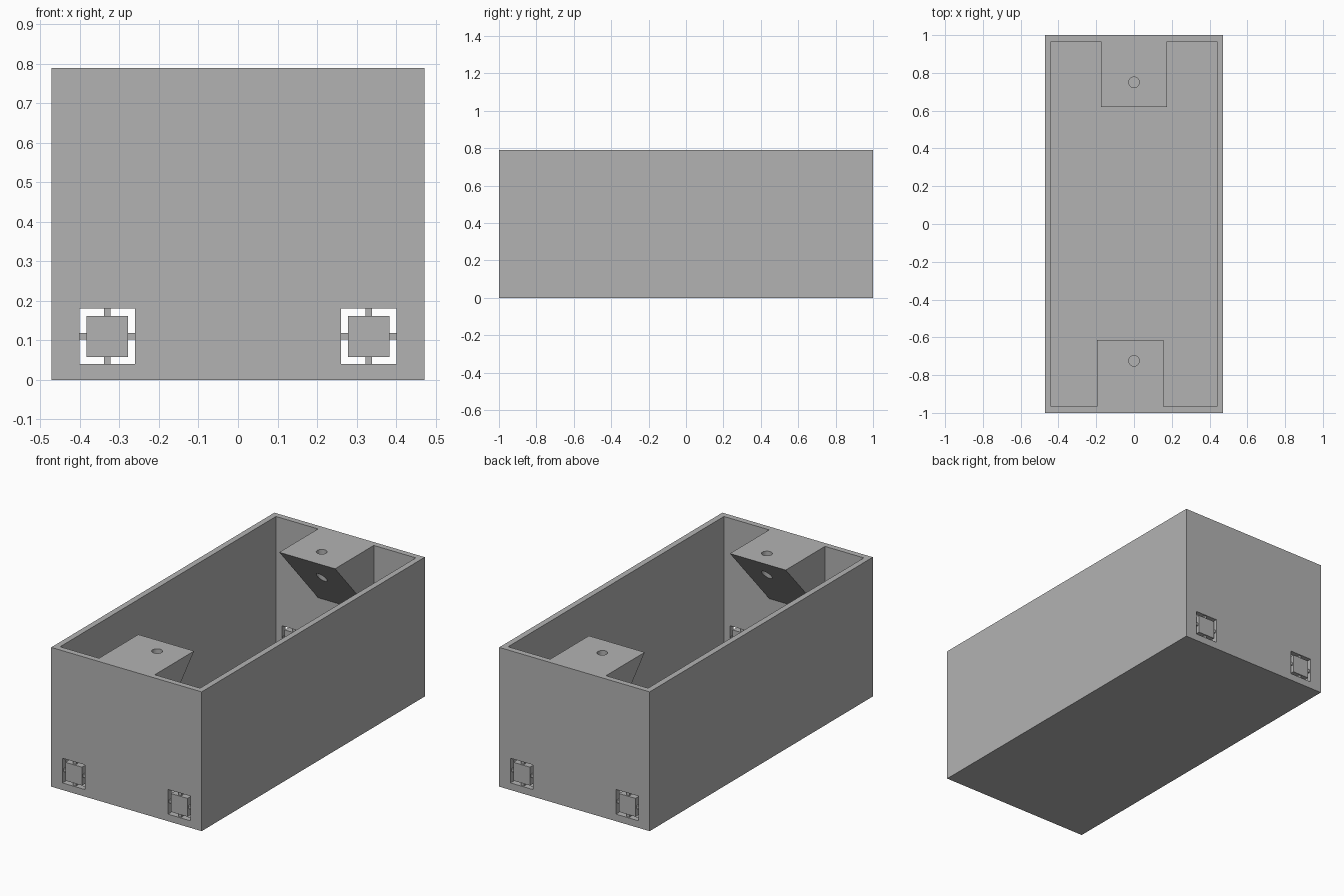
import bpy
import bmesh
from mathutils import Matrix, Vector

cube = bpy.data.objects.get("Cube")
if cube:
    bpy.data.objects.remove(cube, do_unlink=True)

grey = bpy.data.materials.new("plain grey")
grey.use_nodes = True
colour = (0.45, 0.45, 0.45, 1)
grey.diffuse_color = colour
grey.node_tree.nodes["Principled BSDF"].inputs["Base Color"].default_value = colour

HALF_X, HALF_Y, HEIGHT = 0.472, 1.0, 0.79
WALL = 0.033
IN_Y = HALF_Y - WALL


def finish(name, bm):
    bmesh.ops.recalc_face_normals(bm, faces=bm.faces)
    mesh = bpy.data.meshes.new(name)
    bm.to_mesh(mesh)
    bm.free()
    mesh.materials.append(grey)
    obj = bpy.data.objects.new(name, mesh)
    bpy.context.collection.objects.link(obj)
    return obj


def add_box(bm, low, high):
    low, high = Vector(low), Vector(high)
    place = Matrix.Translation((low + high) / 2) @ Matrix.Diagonal((high - low).to_4d())
    bmesh.ops.create_cube(bm, size=1, matrix=place)


def box(name, low, high):
    bm = bmesh.new()
    add_box(bm, low, high)
    return finish(name, bm)


def cylinder(name, x, y, radius):
    bm = bmesh.new()
    bmesh.ops.create_cone(bm, cap_ends=True, segments=32, radius1=radius, radius2=radius,
                          depth=2, matrix=Matrix.Translation((x, y, HEIGHT)))
    return finish(name, bm)


def wedge(name, side, x0, x1, tip, low):
    # Overhanging shelf, let into the end wall
    profile = [(tip, HEIGHT), (IN_Y + 0.015, HEIGHT), (IN_Y + 0.015, low), (IN_Y, low)]
    bm = bmesh.new()
    face = bm.faces.new([bm.verts.new((x0, side * y, z)) for y, z in profile])
    grown = bmesh.ops.extrude_face_region(bm, geom=[face])["geom"]
    verts = [g for g in grown if isinstance(g, bmesh.types.BMVert)]
    bmesh.ops.translate(bm, verts=verts, vec=(x1 - x0, 0, 0))
    return finish(name, bm)


def combine(target, other, operation):
    mod = target.modifiers.new("boolean", "BOOLEAN")
    mod.operation, mod.solver, mod.object = operation, "EXACT", other
    bpy.context.view_layer.objects.active = target
    bpy.ops.object.modifier_apply(modifier=mod.name)
    bpy.data.objects.remove(other, do_unlink=True)


# Open-topped box
body = box("planter_box", (-HALF_X, -HALF_Y, 0), (HALF_X, HALF_Y, HEIGHT))
combine(body, box("cavity", (WALL - HALF_X, -IN_Y, WALL), (HALF_X - WALL, IN_Y, 1)), "DIFFERENCE")

# Corner vents, cut through both end walls
VENT_X, VENT_Z, OPEN, PANEL, TAB = 0.331, 0.11, 0.07, 0.052, 0.0085
for sx in (-1, 1):
    cx = sx * VENT_X
    for side in (-1, 1):
        y0, y1 = sorted((side * (IN_Y - 0.02), side * (HALF_Y + 0.02)))
        combine(body, box("vent_cut", (cx - OPEN, y0, VENT_Z - OPEN),
                          (cx + OPEN, y1, VENT_Z + OPEN)), "DIFFERENCE")

# End shelves with a sloped underside and a drilled hole
for side, x0, x1, tip, hole_y in ((1, -0.175, 0.175, 0.62, 0.75), (-1, -0.195, 0.155, 0.615, 0.725)):
    shelf = wedge("shelf", side, x0, x1, tip, 0.40)
    combine(shelf, cylinder("drill", 0, side * hole_y, 0.028), "DIFFERENCE")
    combine(body, shelf, "UNION")

# Vent panels, each held by four small tabs
for sx, x_name in ((-1, "right"), (1, "left")):
    cx = sx * VENT_X
    for side, y_name in ((-1, "front"), (1, "back")):
        bm = bmesh.new()
        y0, y1 = sorted((side * (IN_Y - 0.002), side * HALF_Y))
        add_box(bm, (cx - PANEL, y0, VENT_Z - PANEL), (cx + PANEL, y1, VENT_Z + PANEL))
        t0, t1 = sorted((side * (IN_Y + 0.008), side * (HALF_Y - 0.008)))
        for d in (-1, 1):
            a, b = sorted((d * PANEL, d * OPEN))
            add_box(bm, (cx + a, t0, VENT_Z - TAB), (cx + b, t1, VENT_Z + TAB))
            add_box(bm, (cx - TAB, t0, VENT_Z + a), (cx + TAB, t1, VENT_Z + b))
        finish(f"{y_name}_{x_name}_vent_panel", bm)
